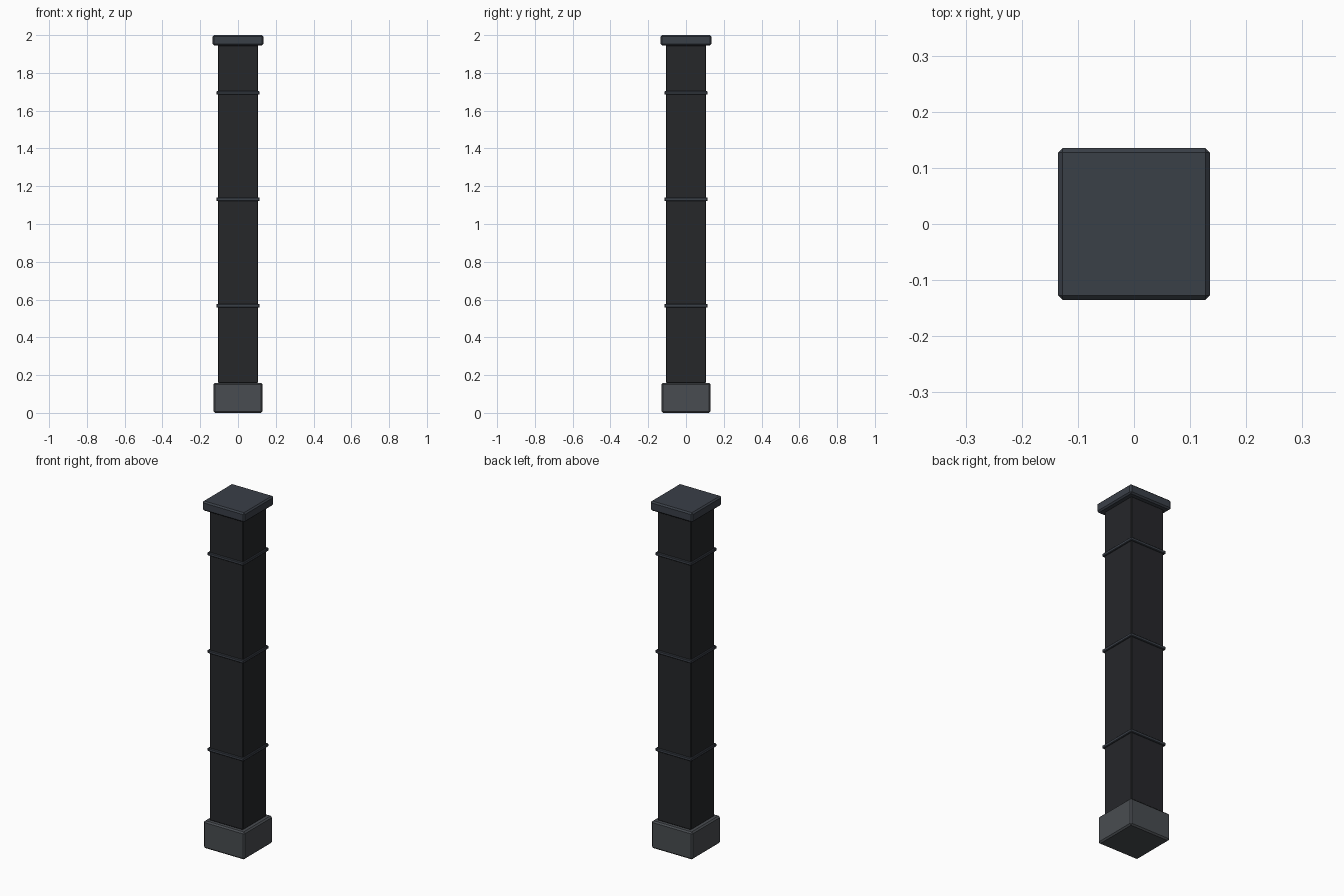
import bpy

if "Cube" in bpy.data.objects:
    bpy.data.objects.remove(bpy.data.objects["Cube"])


def material(name, rgb):
    mat = bpy.data.materials.new(name)
    mat.diffuse_color = (*rgb, 1)
    mat.use_nodes = True
    mat.node_tree.nodes["Principled BSDF"].inputs["Base Color"].default_value = mat.diffuse_color
    return mat


def block(name, half, z0, z1, chamfer, mat):
    """Square block centred on the z axis, with chamfered edges."""
    bpy.ops.mesh.primitive_cube_add(size=1, location=(0, 0, (z0 + z1) / 2))
    ob = bpy.context.object
    ob.name = name
    ob.scale = (half * 2, half * 2, z1 - z0)
    bpy.ops.object.transform_apply(location=False, rotation=False, scale=True)
    bev = ob.modifiers.new("chamfer", 'BEVEL')
    bev.width = chamfer
    bev.segments = 1
    ob.data.materials.append(mat)
    return ob


dark = material("dark_metal", (0.019, 0.020, 0.023))
steel = material("blue_grey_metal", (0.042, 0.050, 0.064))
stone = material("grey_base", (0.066, 0.073, 0.082))

# Plinth, shaft and cap
block("base", 0.13, 0.0, 0.158, 0.008, stone)
block("shaft", 0.107, 0.158, 1.947, 0.004, dark)
block("cap", 0.135, 1.945, 2.0, 0.008, steel)

# Thin bands around the shaft
for i, z in enumerate((0.567, 1.131, 1.694)):
    block(f"band_{i + 1}", 0.115, z - 0.009, z + 0.009, 0.003, steel)
